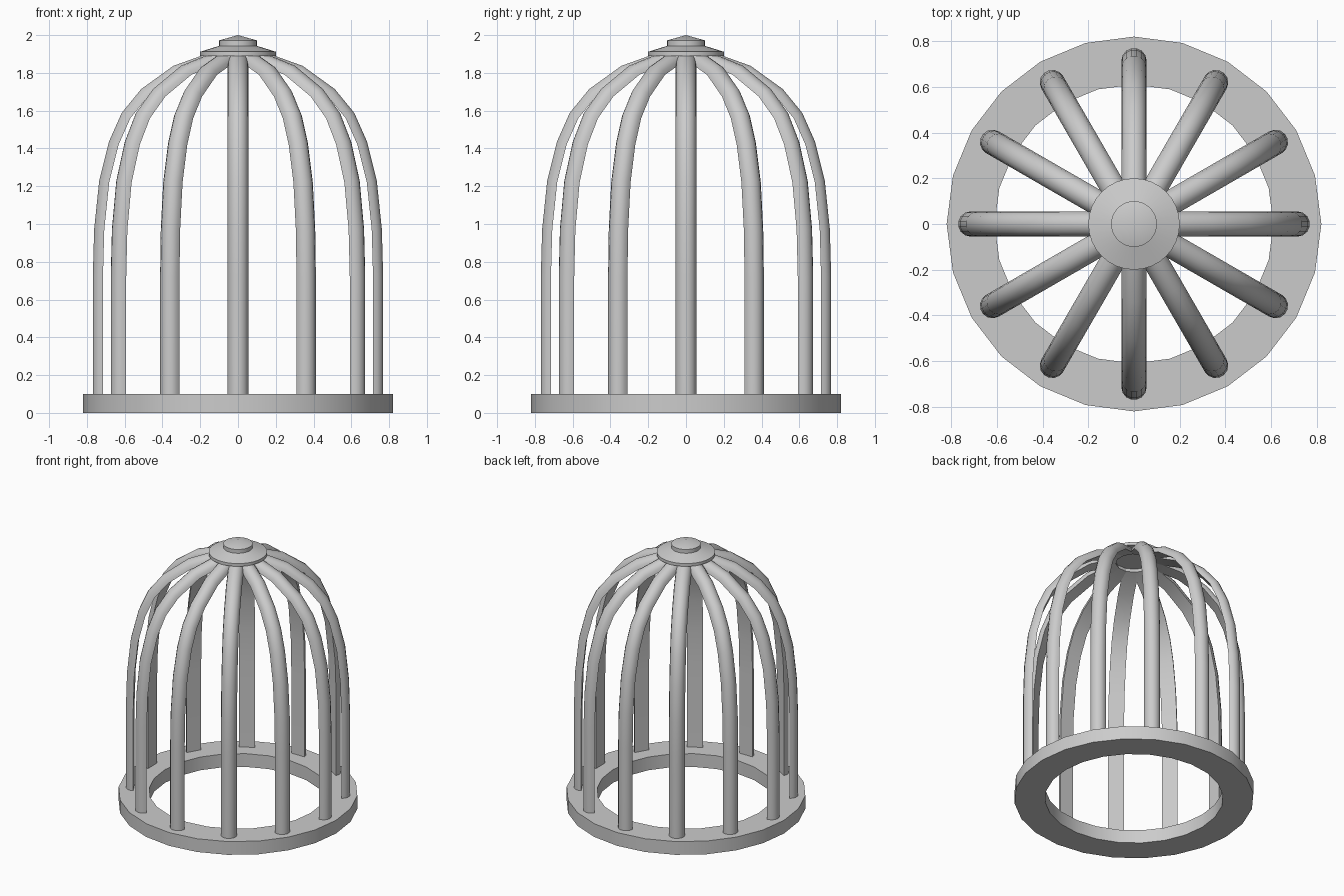
import bpy, bmesh, math
from mathutils import Vector

if "Cube" in bpy.data.objects:
    bpy.data.objects.remove(bpy.data.objects["Cube"])


def finish(name, bm, smooth=True):
    bmesh.ops.remove_doubles(bm, verts=bm.verts, dist=1e-5)
    bmesh.ops.recalc_face_normals(bm, faces=bm.faces)
    me = bpy.data.meshes.new(name)
    bm.to_mesh(me)
    bm.free()
    ob = bpy.data.objects.new(name, me)
    bpy.context.collection.objects.link(ob)
    if smooth:
        bpy.ops.object.select_all(action='DESELECT')
        ob.select_set(True)
        bpy.context.view_layer.objects.active = ob
        bpy.ops.object.shade_smooth_by_angle(angle=math.radians(35))
    return ob


def lathe(name, profile, sides, closed=False):
    bm = bmesh.new()
    vs = [bm.verts.new((r, 0, z)) for r, z in profile]
    edges = [bm.edges.new(p) for p in zip(vs, vs[1:])]
    if closed:
        edges.append(bm.edges.new((vs[-1], vs[0])))
    bmesh.ops.spin(bm, geom=vs + edges, cent=(0, 0, 0), axis=(0, 0, 1),
                   angle=math.tau, steps=sides)
    return finish(name, bm)


# Base ring
lathe("base_ring", [(0.61, 0), (0.82, 0), (0.82, 0.1), (0.61, 0.1)], 24, closed=True)

# Top cap with stepped knob
lathe("top_cap", [(0, 1.89), (0.2, 1.89), (0.2, 1.912), (0.1, 1.943),
                  (0.1, 1.972), (0, 2.0)], 32)

# Half-round bars: flat inside, rounded outside, bending in to the cap
PATH = [Vector((r, 0, z)) for r, z in (
    (0.715, 0.08), (0.715, 0.72), (0.708, 0.97), (0.682, 1.22), (0.632, 1.42),
    (0.57, 1.56), (0.476, 1.675), (0.317, 1.79), (0.12, 1.86))]
RADIUS, SEGS = 0.055, 7


def bar_mesh():
    bm = bmesh.new()
    rings = []
    for i, p in enumerate(PATH):
        a = (p - PATH[i - 1]).normalized() if i else Vector((0, 0, 1))
        b = (PATH[i + 1] - p).normalized() if i < len(PATH) - 1 else a
        t = (a + b).normalized()
        out = Vector((t.z, 0, -t.x))
        ring = []
        for k in range(SEGS + 1):
            ang = math.pi * (k / SEGS - 0.5)
            ring.append(bm.verts.new(p + out * RADIUS * math.cos(ang)
                                     + Vector((0, RADIUS * math.sin(ang), 0))))
        rings.append(ring)
    n = SEGS + 1
    for lo, hi in zip(rings, rings[1:]):
        for k in range(n):
            bm.faces.new((lo[k], lo[(k + 1) % n], hi[(k + 1) % n], hi[k]))
    bm.faces.new(rings[0])
    bm.faces.new(rings[-1])
    return bm


first = finish("bar_01", bar_mesh())
for i in range(1, 12):
    bar = first.copy()
    bar.name = f"bar_{i + 1:02d}"
    bar.rotation_euler.z = i * math.tau / 12
    bpy.context.collection.objects.link(bar)
